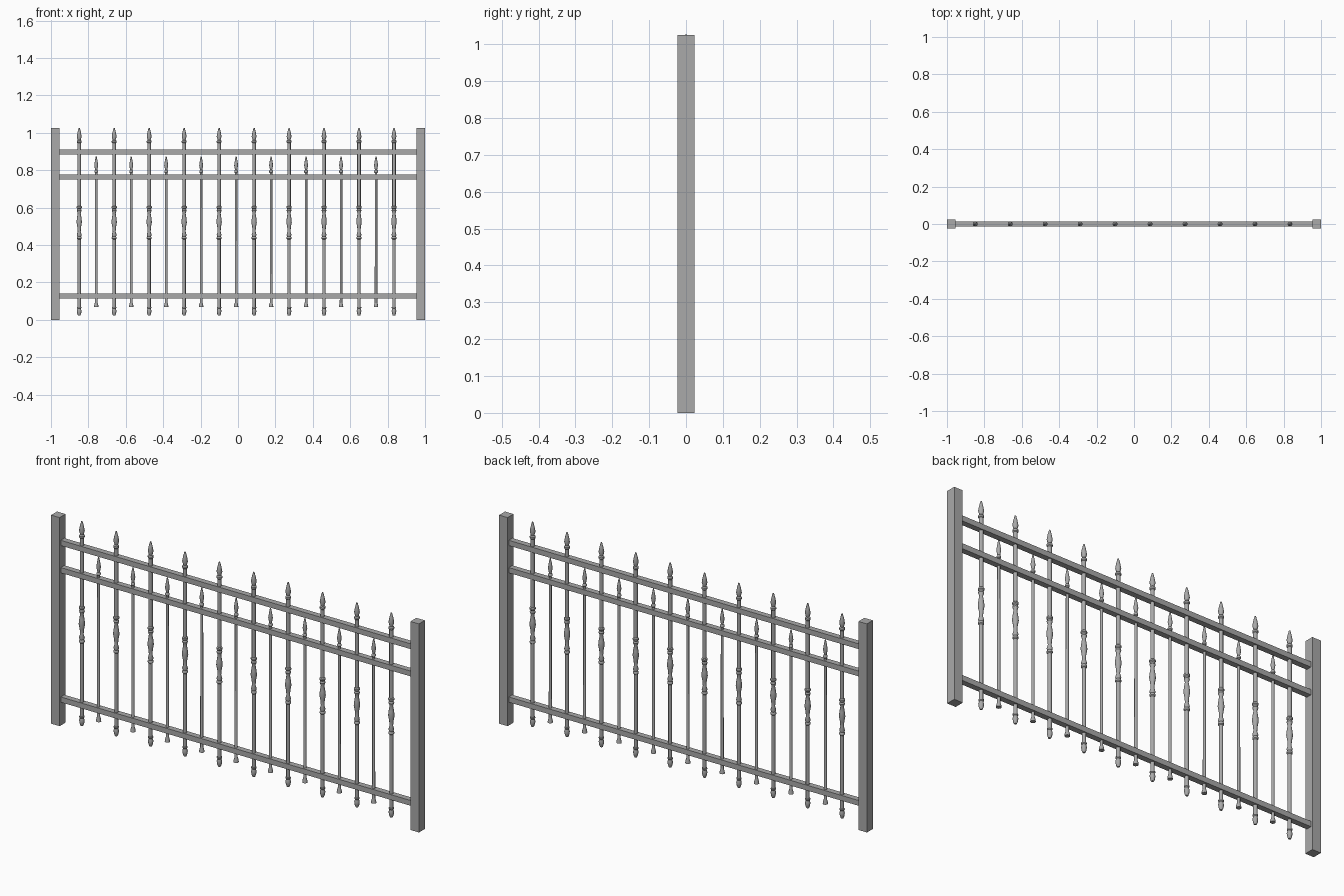
import bpy, bmesh, math

if "Cube" in bpy.data.objects:
    bpy.data.objects.remove(bpy.data.objects["Cube"], do_unlink=True)

# Single metal colour
metal = bpy.data.materials.new("grey metal")
metal.use_nodes = True
GREY = (0.4, 0.4, 0.4, 1)
metal.diffuse_color = GREY
metal.node_tree.nodes["Principled BSDF"].inputs["Base Color"].default_value = GREY


def add_object(name, mesh, location):
    obj = bpy.data.objects.new(name, mesh)
    obj.location = location
    bpy.context.collection.objects.link(obj)
    return obj


def box(name, centre, size):
    bm = bmesh.new()
    bmesh.ops.create_cube(bm, size=1)
    bmesh.ops.scale(bm, vec=size, verts=bm.verts)
    mesh = bpy.data.meshes.new(name)
    bm.to_mesh(mesh)
    bm.free()
    mesh.materials.append(metal)
    return add_object(name, mesh, centre)


def turned_mesh(name, profile, sides=12):
    """Lathe a list of (radius, height) points, closed at both ends."""
    bm = bmesh.new()
    rings = []
    for r, z in profile:
        angles = [math.tau * i / sides for i in range(sides)]
        rings.append([bm.verts.new((r * math.cos(a), r * math.sin(a), z)) for a in angles])
    for low, high in zip(rings, rings[1:]):
        for i in range(sides):
            j = (i + 1) % sides
            bm.faces.new((low[i], low[j], high[j], high[i]))
    bm.faces.new(rings[0][::-1])
    bm.faces.new(rings[-1])
    mesh = bpy.data.meshes.new(name)
    bm.to_mesh(mesh)
    bm.free()
    mesh.materials.append(metal)
    return mesh


# Square end posts
for side, x in (("left", 0.977), ("right", -0.977)):
    box(side + "_post", (x, 0, 0.5125), (0.046, 0.046, 1.025))

# Horizontal rails
for name, z in (("bottom", 0.127), ("middle", 0.763), ("top", 0.897)):
    box(name + "_rail", (0, 0, z), (1.91, 0.028, 0.026))

# Tall picket: foot, shaft, baluster ornament, collar and spear tip
foot = [(0.006, 0.022), (0.010, 0.032), (0.0125, 0.048), (0.009, 0.06), (0.012, 0.064), (0.012, 0.069)]
ornament = [(0.009, 0.43), (0.013, 0.434), (0.013, 0.441), (0.010, 0.446), (0.013, 0.454),
            (0.008, 0.472), (0.010, 0.497), (0.0145, 0.522), (0.012, 0.545), (0.008, 0.57),
            (0.013, 0.585), (0.010, 0.594), (0.014, 0.599), (0.014, 0.606), (0.0095, 0.61)]
spear = [(0.0095, 0.945), (0.013, 0.949), (0.013, 0.957), (0.008, 0.962),
         (0.013, 0.98), (0.009, 1.003), (0.003, 1.027)]
tall = turned_mesh("tall_picket", foot + [(0.009, 0.07)] + ornament + spear)

# Short picket: flared foot, thin shaft and small spear tip
short = turned_mesh("short_picket", [
    (0.012, 0.068), (0.011, 0.078), (0.007, 0.092), (0.0065, 0.785), (0.010, 0.789),
    (0.010, 0.796), (0.006, 0.802), (0.0105, 0.826), (0.007, 0.85), (0.0025, 0.874)])

# Alternate the pickets along the rails
STEP = 0.187
pickets = []
for i in range(10):
    pickets.append(add_object("tall_picket", tall, (-0.849 + STEP * i, 0, 0)))
    if i < 9:
        pickets.append(add_object("short_picket", short, (-0.758 + STEP * i, 0, 0)))

# Smooth the turned surfaces while keeping the crisp collars
bpy.ops.object.select_all(action="DESELECT")
for p in (pickets[0], pickets[1]):
    p.select_set(True)
bpy.context.view_layer.objects.active = pickets[0]
bpy.ops.object.shade_smooth_by_angle(angle=math.radians(35))
